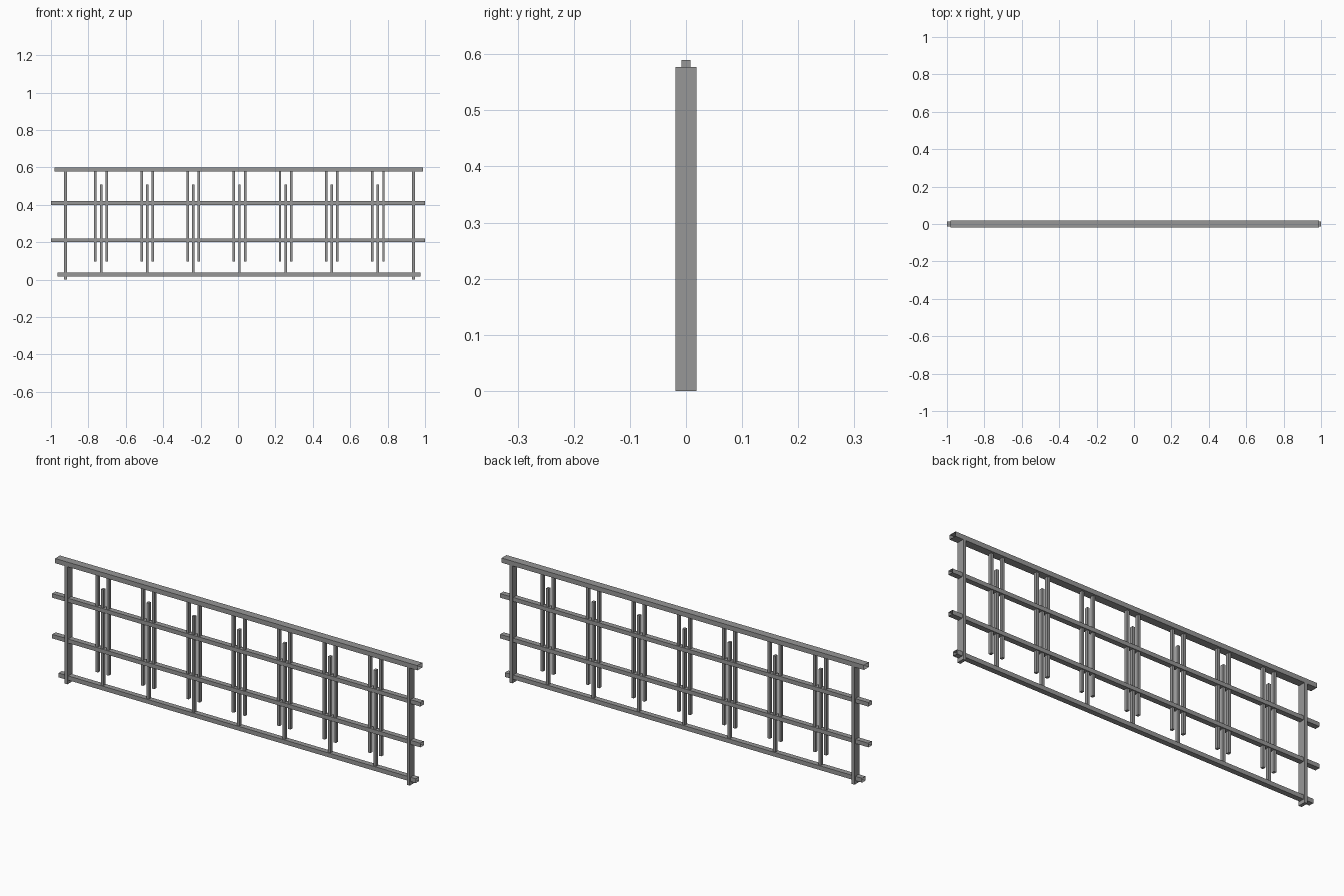
import bpy
import bmesh
from mathutils import Matrix, Vector

cube = bpy.data.objects.get("Cube")
if cube:
    bpy.data.objects.remove(cube, do_unlink=True)

# One grey metal for the whole railing
metal = bpy.data.materials.new("grey metal")
metal.use_nodes = True
colour = (0.31, 0.31, 0.31, 1)
metal.diffuse_color = colour
metal.node_tree.nodes["Principled BSDF"].inputs["Base Color"].default_value = colour


def bar(name, x, z, depth, open_ends=False):
    """Box between the x and z ranges, centred on y; rails are open tubes."""
    bm = bmesh.new()
    centre = Vector((sum(x) / 2, 0, sum(z) / 2))
    size = (x[1] - x[0], depth, z[1] - z[0])
    bmesh.ops.create_cube(bm, size=1,
                          matrix=Matrix.Translation(centre) @ Matrix.Diagonal((*size, 1)))
    if open_ends:
        bm.normal_update()
        ends = [f for f in bm.faces if abs(f.normal.x) > 0.9]
        bmesh.ops.delete(bm, geom=ends, context="FACES_ONLY")
    mesh = bpy.data.meshes.new(name)
    bm.to_mesh(mesh)
    bm.free()
    mesh.materials.append(metal)
    obj = bpy.data.objects.new(name, mesh)
    bpy.context.collection.objects.link(obj)
    return obj


def upright(name, x, z, width, depth):
    return bar(name, (x - width / 2, x + width / 2), z, depth)


# Horizontal rails
bar("top_rail", (-0.98, 0.988), (0.577, 0.6), 0.038, True)
bar("upper_middle_rail", (-1, 1), (0.4, 0.42), 0.026, True)
bar("lower_middle_rail", (-1, 1), (0.2, 0.22), 0.026, True)
bar("bottom_rail", (-0.966, 0.975), (0.018, 0.039), 0.026, True)

# End posts
upright("right_post", -0.921, (0, 0.577), 0.016, 0.038)
upright("left_post", 0.938, (0, 0.577), 0.016, 0.038)

# Seven groups of three balusters
for i in range(7):
    x = 0.008 + (i - 3) * 0.2467
    upright(f"centre_baluster_{i + 1}", x, (0.025, 0.51), 0.013, 0.016)
    for side, label in ((-1, "right"), (1, "left")):
        upright(f"{label}_baluster_{i + 1}", x + side * 0.03, (0.096, 0.59), 0.013, 0.016)
